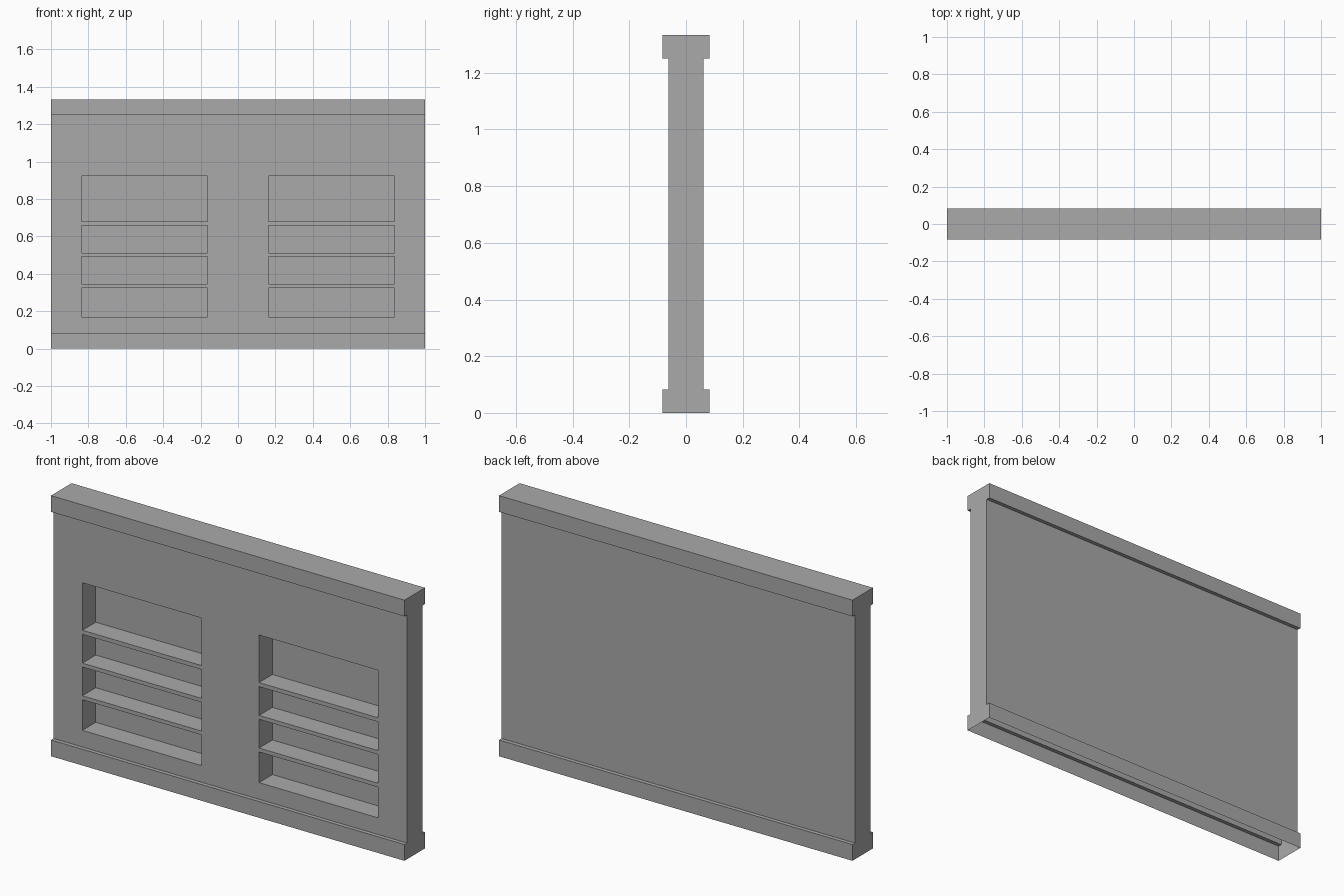
import bpy
import bmesh

cube = bpy.data.objects.get("Cube")
if cube:
    bpy.data.objects.remove(cube, do_unlink=True)

# Overall sizes
HALF_LEN, HEIGHT, RAIL_H = 1.0, 1.333, 0.083
RAIL_Y, WALL_Y = 0.083, 0.0625
RECESS_DEPTH = 0.108

grey = bpy.data.materials.new("plain grey")
grey.use_nodes = True
colour = (0.4, 0.4, 0.4, 1.0)
grey.diffuse_color = colour
grey.node_tree.nodes["Principled BSDF"].inputs["Base Color"].default_value = colour

bm = bmesh.new()


def face(points):
    return bm.faces.new([bm.verts.new(p) for p in points])


# Half cross-section from bottom to top, mirrored for the back
half = [(RAIL_Y, 0), (RAIL_Y, RAIL_H), (WALL_Y, RAIL_H),
        (WALL_Y, HEIGHT - RAIL_H), (RAIL_Y, HEIGHT - RAIL_H), (RAIL_Y, HEIGHT)]
profile = half + [(-y, z) for y, z in reversed(half)]

# Rails, top and plain back wall; the underside stays open
for i, ((y0, z0), (y1, z1)) in enumerate(zip(profile, profile[1:])):
    if y0 == y1 == -WALL_Y:
        continue  # the front wall is cut into panels below
    face([(-HALF_LEN, y0, z0), (-HALF_LEN, y1, z1),
          (HALF_LEN, y1, z1), (HALF_LEN, y0, z0)])

# End caps
for x in (-HALF_LEN, HALF_LEN):
    face([(x, y, z) for y, z in profile])

# Front wall as a grid, with two columns of four recesses
xs = [-HALF_LEN, -0.837, -0.163, 0.163, 0.837, HALF_LEN]
zs = [RAIL_H, 0.168, 0.325, 0.345, 0.492, 0.512, 0.659, 0.68, 0.923, HEIGHT - RAIL_H]
recesses = []
for i, (x0, x1) in enumerate(zip(xs, xs[1:])):
    for j, (z0, z1) in enumerate(zip(zs, zs[1:])):
        panel = face([(x0, -WALL_Y, z0), (x1, -WALL_Y, z0),
                      (x1, -WALL_Y, z1), (x0, -WALL_Y, z1)])
        if i % 2 and j % 2:
            recesses.append(panel)

bmesh.ops.remove_doubles(bm, verts=bm.verts[:], dist=0.0001)
recesses = [f for f in recesses if f.is_valid]
pushed = bmesh.ops.extrude_discrete_faces(bm, faces=recesses)["faces"]
for f in pushed:
    bmesh.ops.translate(bm, verts=f.verts[:], vec=(0, RECESS_DEPTH, 0))
bmesh.ops.recalc_face_normals(bm, faces=bm.faces[:])

mesh = bpy.data.meshes.new("wall_panel")
bm.to_mesh(mesh)
bm.free()
mesh.materials.append(grey)
wall = bpy.data.objects.new("wall_panel", mesh)
bpy.context.scene.collection.objects.link(wall)
